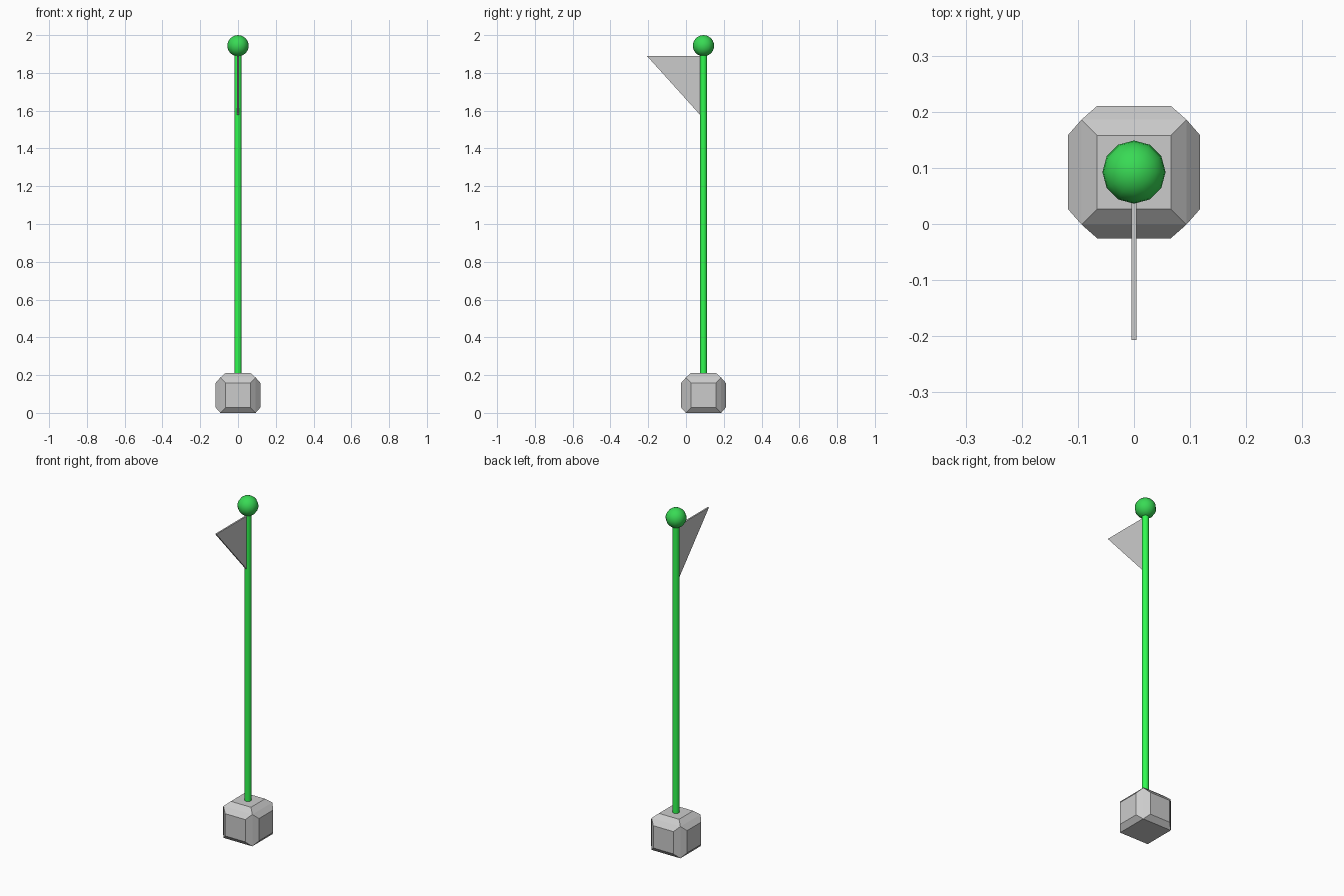
import bpy, bmesh
from mathutils import Vector

if "Cube" in bpy.data.objects:
    bpy.data.objects.remove(bpy.data.objects["Cube"])

CY = 0.0925          # y of the pole axis
C, S, H = 0.0935, 0.054, 0.118   # base: corner half, panel half, panel distance


def material(name, color):
    mat = bpy.data.materials.new(name)
    mat.diffuse_color = (*color, 1)
    mat.use_nodes = True
    mat.node_tree.nodes["Principled BSDF"].inputs["Base Color"].default_value = mat.diffuse_color
    return mat


def finish(bm, name, location):
    bmesh.ops.recalc_face_normals(bm, faces=bm.faces)
    mesh = bpy.data.meshes.new(name)
    bm.to_mesh(mesh)
    bm.free()
    obj = bpy.data.objects.new(name, mesh)
    obj.location = location
    bpy.context.collection.objects.link(obj)
    return obj


# weighted base: cube with a raised, smaller panel on all faces but the bottom
bm = bmesh.new()
bmesh.ops.create_cube(bm, size=2 * C)
bm.normal_update()
faces = [f for f in bm.faces if f.normal.z > -0.5]
for face in faces:
    n = face.normal.copy()
    bmesh.ops.inset_individual(bm, faces=[face], thickness=C - S, depth=0)
    for v in face.verts:
        v.co += n * (H - C)
finish(bm, "base", (0, CY, C))

# pole
bpy.ops.mesh.primitive_cylinder_add(vertices=16, radius=0.019, depth=1.74,
                                    location=(0, CY, 1.05))
pole = bpy.context.object
pole.name = "pole"
pole.data.materials.append(material("bright_green", (0.03, 0.95, 0.08)))
bpy.ops.object.shade_smooth_by_angle()

# ball on top of the pole
bpy.ops.mesh.primitive_uv_sphere_add(segments=12, ring_count=12, radius=0.0563,
                                     location=(0, CY, 1.9437))
ball = bpy.context.object
ball.name = "top_ball"
ball.data.materials.append(material("dark_green", (0.04, 0.7, 0.09)))
bpy.ops.object.shade_smooth_by_angle(angle=0.8)

# triangular pennant
bm = bmesh.new()
T = 0.0045
profile = [(CY, 1.89), (-0.207, 1.89), (CY, 1.558)]
face = bm.faces.new([bm.verts.new((-T, y, z)) for y, z in profile])
ext = bmesh.ops.extrude_face_region(bm, geom=[face])
bmesh.ops.translate(bm, vec=Vector((2 * T, 0, 0)),
                    verts=[g for g in ext["geom"] if isinstance(g, bmesh.types.BMVert)])
if not any(len(f.verts) == 3 and all(v.co.x < 0 for v in f.verts) for f in bm.faces):
    bm.faces.new([v for v in bm.verts if v.co.x < 0])
finish(bm, "flag", (0, 0, 0))
